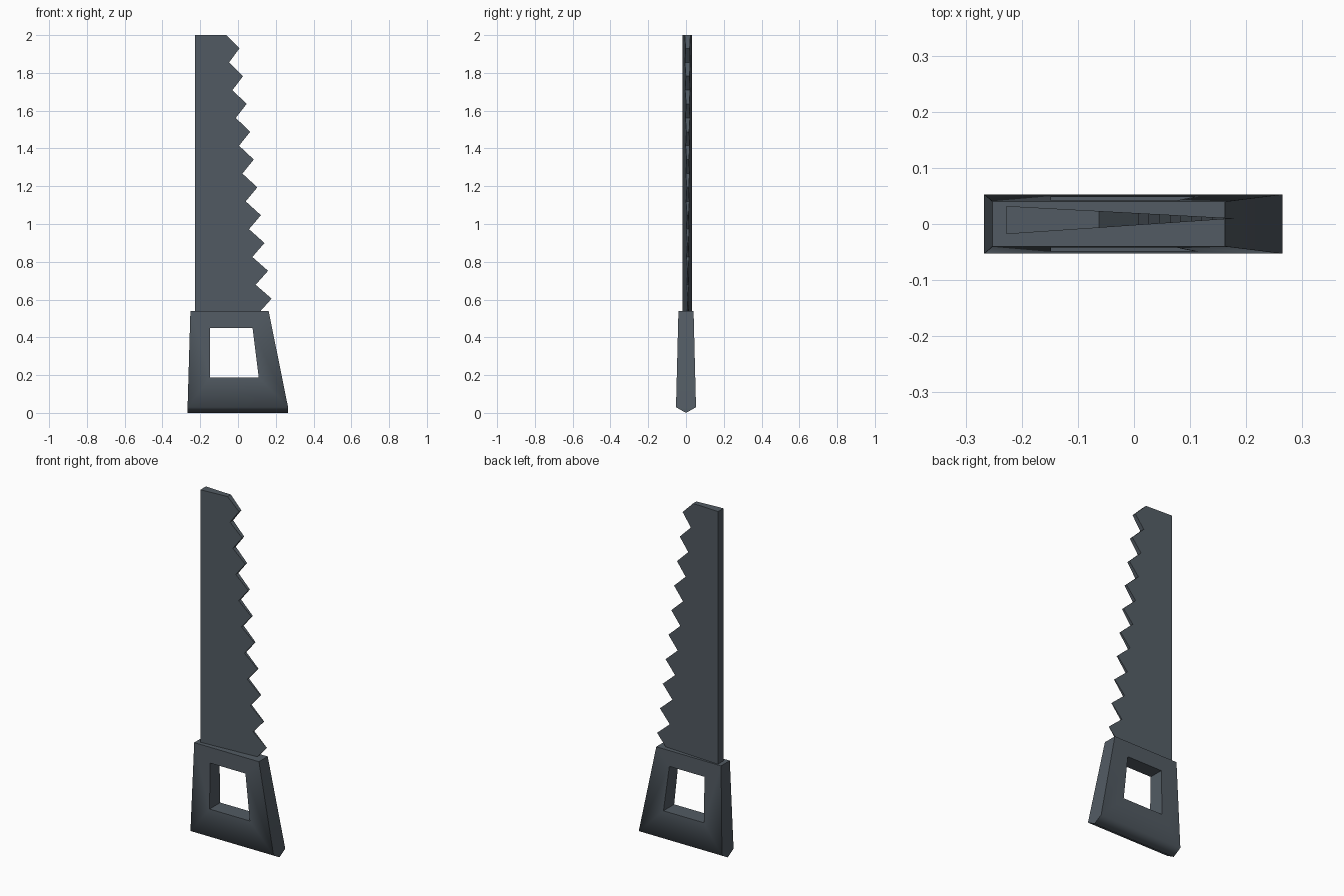
import bpy
import bmesh
import math

cube = bpy.data.objects.get("Cube")
if cube:
    bpy.data.objects.remove(cube, do_unlink=True)

steel = bpy.data.materials.new("dark slate grey")
steel.use_nodes = True
colour = (0.085, 0.105, 0.125, 1)
steel.diffuse_color = colour
steel.node_tree.nodes["Principled BSDF"].inputs["Base Color"].default_value = colour


def finish(bm, name):
    bmesh.ops.recalc_face_normals(bm, faces=bm.faces)
    mesh = bpy.data.meshes.new(name)
    bm.to_mesh(mesh)
    bm.free()
    mesh.materials.append(steel)
    obj = bpy.data.objects.new(name, mesh)
    bpy.context.collection.objects.link(obj)
    return obj


def layer(bm, outline, depth):
    """Place an (x, z) outline at the y given by depth(x, z)."""
    return [bm.verts.new((x, depth(x, z), z)) for x, z in outline]


def bridge(bm, a, b, closed=True):
    for i in range(len(a) if closed else len(a) - 1):
        j = (i + 1) % len(a)
        bm.faces.new((a[i], a[j], b[j], b[i]))


# Blade: wedge section, thick spine thinning to the saw teeth
SPINE, TEETH = -0.227, 10
outline = [(SPINE, 0.5), (SPINE, 2.0), (-0.062, 2.0)]
for i in range(TEETH):
    t = i / (TEETH - 1)
    tip_z = 1.93 - 1.325 * t
    outline.append((0.008 + 0.17 * t, tip_z))
    outline.append((-0.047 + 0.158 * t, tip_z - 0.074))
outline[-1] = (0.12, 0.54)
outline.append((0.12, 0.5))


def blade_side(sign):
    def depth(x, z):
        t = (x - SPINE) / 0.41
        return 0.007 + 0.003 * t + sign * 0.025 * (1 - t)
    return depth


bm = bmesh.new()
front = layer(bm, outline, blade_side(-1))
back = layer(bm, outline, blade_side(1))
bm.faces.new(front)
bm.faces.new(back)
bridge(bm, front, back)
finish(bm, "blade")

# Handle: tapered grip with a hand hole and a keel along the bottom
LEFT, RIGHT = -0.267, 0.265
outer = [(LEFT, 0.03), (RIGHT, 0.03), (0.162, 0.54), (-0.252, 0.54)]
hole = [(-0.148, 0.187), (0.11, 0.187), (0.077, 0.45), (-0.148, 0.45)]


def handle_side(sign):
    return lambda x, z: sign * (0.053 - 0.0255 * (z - 0.03))


bm = bmesh.new()
keel = layer(bm, [(LEFT, 0), (RIGHT, 0)], lambda x, z: 0)
sides = []
for sign in (-1, 1):
    rim = layer(bm, outer, handle_side(sign))
    inner = layer(bm, hole, handle_side(sign))
    bridge(bm, rim, inner)
    bm.faces.new((rim[0], rim[1], keel[1], keel[0]))
    sides.append((rim, inner))
(rim_f, inner_f), (rim_b, inner_b) = sides
bridge(bm, inner_f, inner_b)
bridge(bm, rim_f[1:] + rim_f[:1], rim_b[1:] + rim_b[:1], closed=False)
for end in (0, 1):
    bm.faces.new((rim_f[end], rim_b[end], keel[end]))
handle = finish(bm, "handle")

# Soften the turn from the grip faces into the keel
bpy.ops.object.select_all(action="DESELECT")
handle.select_set(True)
bpy.context.view_layer.objects.active = handle
bpy.ops.object.shade_smooth_by_angle(angle=math.radians(65))
